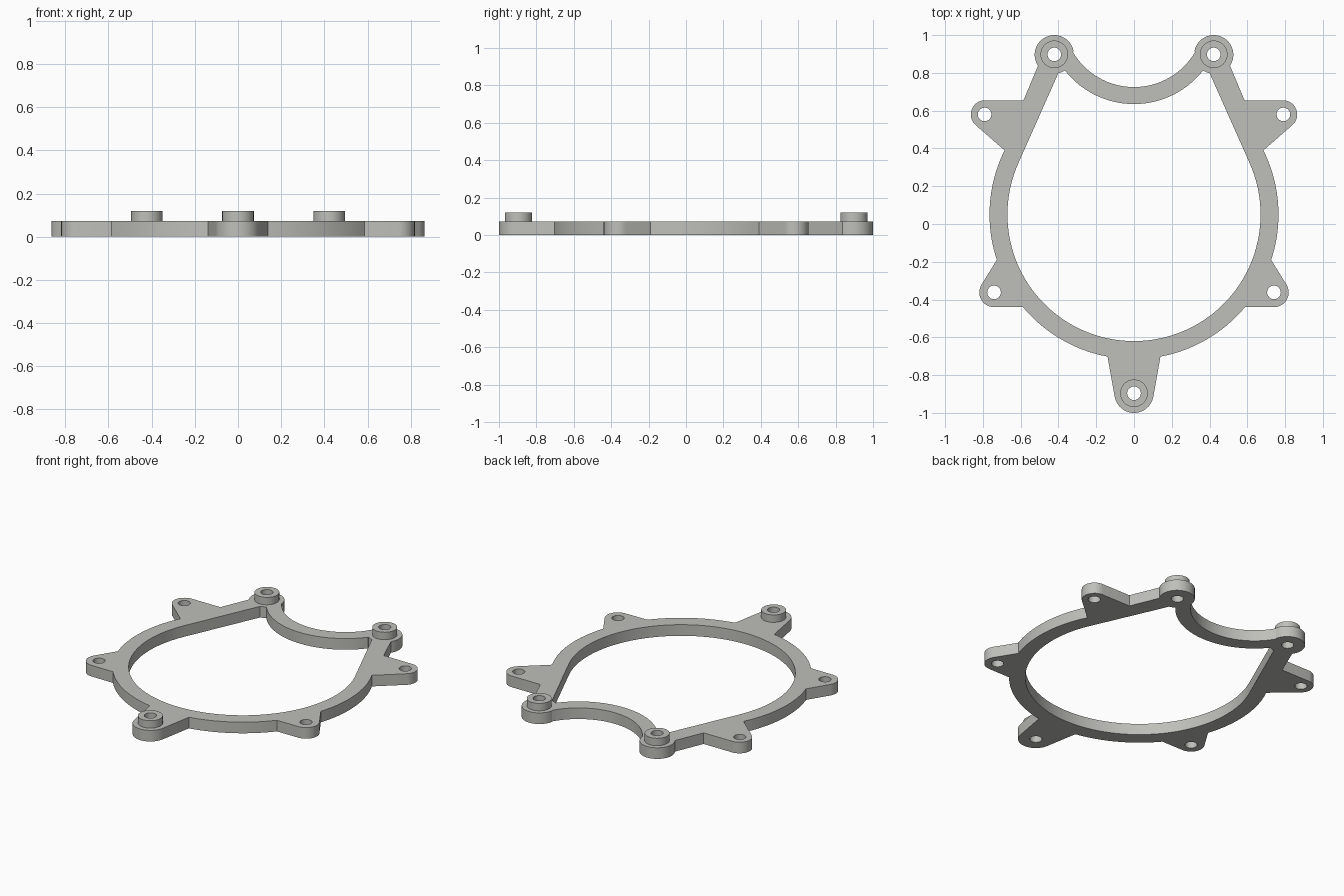
import bpy, bmesh, math

if "Cube" in bpy.data.objects:
    bpy.data.objects.remove(bpy.data.objects["Cube"])

PLATE_H, BOSS_TOP = 0.072, 0.12

grey = bpy.data.materials.new("warm_grey")
grey.diffuse_color = (0.52, 0.52, 0.49, 1)
grey.use_nodes = True
grey.node_tree.nodes["Principled BSDF"].inputs["Base Color"].default_value = grey.diffuse_color


def arc(cx, cy, r, a0, a1, n):
    """Points along an arc, angles in degrees."""
    return [(cx + r * math.cos(math.radians(a0 + (a1 - a0) * i / n)),
             cy + r * math.sin(math.radians(a0 + (a1 - a0) * i / n)))
            for i in range(n + 1)]


def circle(cx, cy, r, n=40):
    return arc(cx, cy, r, 0, 360, n)[:-1]


def mirrored(half):
    """Close a right-hand half outline that starts and ends on x = 0."""
    return half + [(-x, y) for x, y in reversed(half[1:-1])]


def slab(name, loops, z0, z1):
    """Extrude closed loops; inner loops become holes."""
    curve = bpy.data.curves.new(name + "_profile", 'CURVE')
    curve.dimensions = '2D'
    curve.fill_mode = 'BOTH'
    curve.extrude = (z1 - z0) / 2
    for pts in loops:
        s = curve.splines.new('POLY')
        s.points.add(len(pts) - 1)
        for p, (x, y) in zip(s.points, pts):
            p.co = (x, y, 0, 1)
        s.use_cyclic_u = True
    tmp = bpy.data.objects.new(name + "_profile", curve)
    bpy.context.collection.objects.link(tmp)
    dg = bpy.context.evaluated_depsgraph_get()
    mesh = bpy.data.meshes.new_from_object(tmp.evaluated_get(dg))
    bpy.data.objects.remove(tmp)

    bm = bmesh.new()
    bm.from_mesh(mesh)
    bmesh.ops.remove_doubles(bm, verts=bm.verts, dist=1e-5)
    bmesh.ops.translate(bm, verts=bm.verts, vec=(0, 0, (z0 + z1) / 2))
    bmesh.ops.recalc_face_normals(bm, faces=bm.faces)
    bm.to_mesh(mesh)
    bm.free()
    mesh.materials.clear()
    mesh.materials.append(grey)
    obj = bpy.data.objects.new(name, mesh)
    bpy.context.collection.objects.link(obj)
    bpy.ops.object.select_all(action='DESELECT')
    obj.select_set(True)
    bpy.context.view_layer.objects.active = obj
    bpy.ops.object.shade_smooth_by_angle(angle=math.radians(25))
    return obj


def ring_angle(x, y):
    return math.degrees(math.atan2(y - 0.05, x))


# Outer edge, right half, from the front tab round to the rear cradle
outer = (
    arc(0, -0.896, 0.104, -90, -10.6, 12)                                         # front tab
    + arc(0, 0.05, 0.765, ring_angle(0.14, -0.702), ring_angle(0.586, -0.44), 20)  # ring
    + arc(0.741, -0.362, 0.078, -90, 31, 16)                                      # lower lug
    + arc(0, 0.05, 0.765, ring_angle(0.726, -0.19), ring_angle(0.685, 0.39), 20)   # ring
    + arc(0.789, 0.58, 0.075, -49, 90, 16)                                        # upper lug
    + [(0.585, 0.655)]
    + arc(0.422, 0.896, 0.104, -34, 170, 28)                                      # rear boss pad
    + arc(0, 1.1, 0.375, -30, -90, 20)                                            # cradle
)

# Inner edge, right half
inner = (
    arc(0, 0.05, 0.67, -90, 24, 44)
    + arc(0.422, 0.9, 0.104, -102, -124.6, 4)
    + arc(0, 1.1, 0.465, -38.4, -90, 20)
)

bosses = {"front_boss": (0, -0.896),
          "rear_boss_right": (0.422, 0.898), "rear_boss_left": (-0.422, 0.898)}
lugs = [(s * x, y) for s in (1, -1) for x, y in ((0.741, -0.362), (0.791, 0.58))]

# Flat frame with all screw holes
holes = [circle(x, y, 0.036) for x, y in list(bosses.values()) + lugs]
slab("ring_frame", [mirrored(outer), mirrored(inner)] + holes, 0, PLATE_H)

# Raised tubular bosses
for name, (x, y) in bosses.items():
    slab(name, [circle(x, y, 0.073), circle(x, y, 0.036)], PLATE_H, BOSS_TOP)
